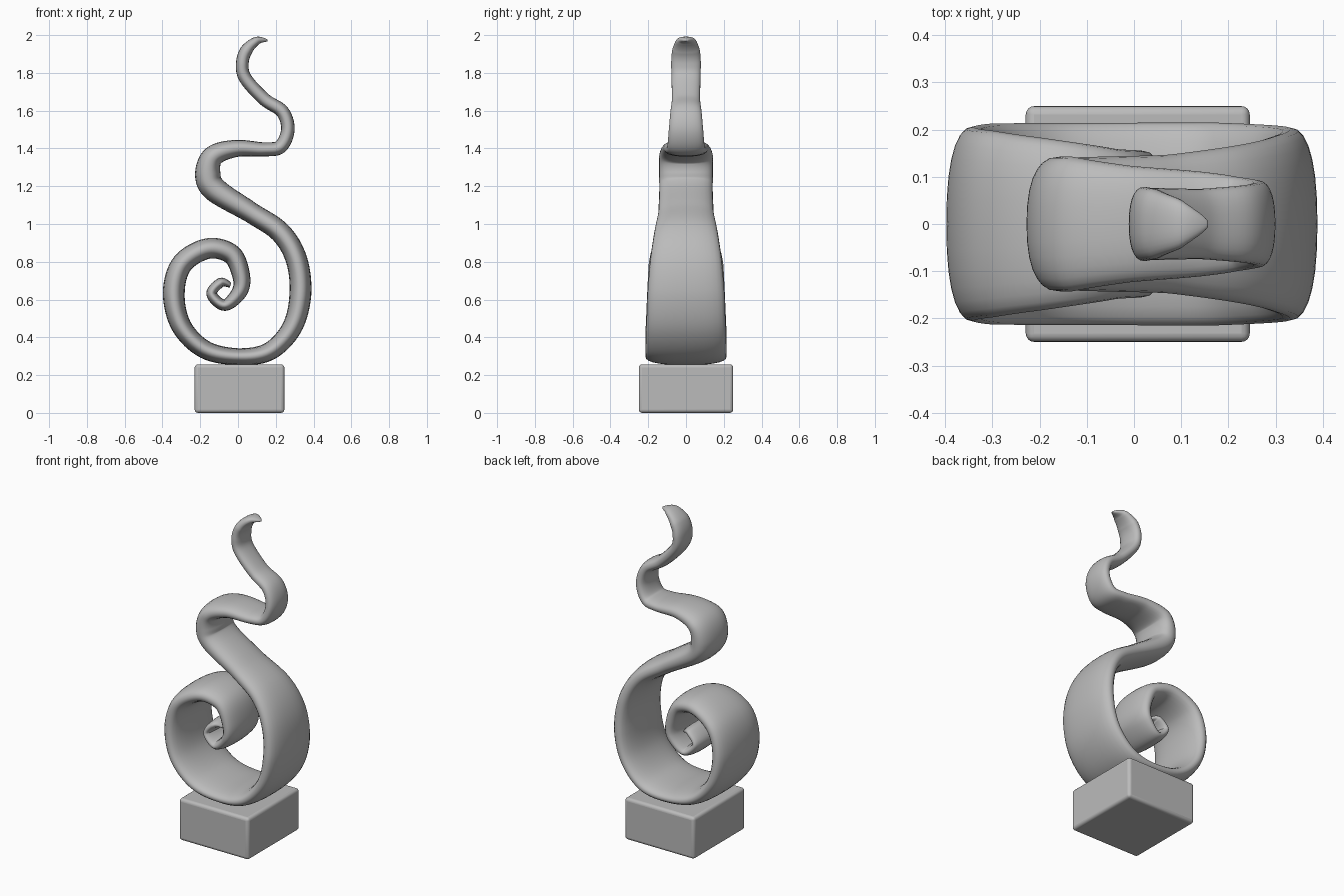
import bpy
import bmesh
import math
from mathutils import Vector

default_cube = bpy.data.objects.get("Cube")
if default_cube:
    bpy.data.objects.remove(default_cube, do_unlink=True)

stone = bpy.data.materials.new("grey stone")
stone.use_nodes = True
GREY = (0.5, 0.5, 0.5, 1)
stone.diffuse_color = GREY
stone.node_tree.nodes["Principled BSDF"].inputs["Base Color"].default_value = GREY

# Centre line of the ribbon (x, z), from the flame tip down into the scroll
PATH = [
    (.157, 1.972), (.1, 1.97), (.045, 1.92), (.023, 1.85), (.04, 1.77),
    (.14, 1.66), (.235, 1.595), (.264, 1.5), (.225, 1.41), (.14, 1.395),
    (-.01, 1.4), (-.13, 1.36), (-.16, 1.265), (-.12, 1.18), (.07, 1.06),
    (.225, .955), (.31, .81), (.33, .625), (.285, .45), (.165, .325),
    (0, .298), (-.175, .335), (-.3, .46), (-.34, .635), (-.295, .79),
    (-.16, .87), (-.035, .84), (.015, .735), (.01, .645), (-.07, .57),
    (-.14, .63), (-.09, .69), (-.04, .675),
]
# Half thickness and half width, keyed by path point number
THICKNESS = {0: .004, 1: .022, 2: .033, 9: .037, 10: .045, 12: .068, 13: .066,
             14: .055, 17: .058, 20: .044, 23: .058, 26: .053, 28: .042,
             29: .03, 31: .026, 32: .012}
WIDTH = {0: .006, 1: .052, 2: .075, 3: .08, 5: .075, 7: .092, 8: .1, 10: .125,
         11: .145, 13: .143, 14: .148, 16: .192, 17: .207, 19: .218, 22: .216,
         24: .2, 26: .16, 28: .155, 29: .14, 31: .12, 32: .08}
STEPS = 8
SIDES = 28
ROUNDNESS = 2.4


def spline(points, u):
    """Smooth curve through evenly numbered points."""
    i = min(int(u), len(points) - 2)
    t = u - i
    a, b, c, d = (Vector(points[max(0, min(len(points) - 1, i + k))])
                  for k in (-1, 0, 1, 2))
    return b + (c - a) * (t / 2) + (a * 2 - b * 5 + c * 4 - d) * (t * t / 2) \
        + (b * 3 - a - c * 3 + d) * (t ** 3 / 2)


def keyed(keys, u):
    """Eased value between the two nearest keys."""
    low = max(k for k in keys if k <= u)
    high = min(k for k in keys if k >= u)
    if low == high:
        return keys[low]
    t = (u - low) / (high - low)
    return keys[low] + (keys[high] - keys[low]) * t


def rounded(value):
    return math.copysign(abs(value) ** (2 / ROUNDNESS), value)


def finish(name, bm):
    bmesh.ops.recalc_face_normals(bm, faces=bm.faces[:])
    mesh = bpy.data.meshes.new(name)
    bm.to_mesh(mesh)
    bm.free()
    mesh.materials.append(stone)
    obj = bpy.data.objects.new(name, mesh)
    bpy.context.collection.objects.link(obj)
    bpy.ops.object.select_all(action="DESELECT")
    obj.select_set(True)
    bpy.context.view_layer.objects.active = obj
    return obj


# Scroll ribbon: a rounded section swept along the centre line
bm = bmesh.new()
last = len(PATH) - 1
rings = []
for n in range(last * STEPS + 1):
    u = n / STEPS
    centre = spline(PATH, u)
    along = (spline(PATH, min(u + .05, last)) - spline(PATH, max(u - .05, 0))).normalized()
    thick, wide = keyed(THICKNESS, u), keyed(WIDTH, u)
    ring = []
    for s in range(SIDES):
        angle = math.tau * s / SIDES
        across = thick * rounded(math.sin(angle))
        ring.append(bm.verts.new((centre.x - along.y * across,
                                  wide * rounded(math.cos(angle)),
                                  centre.y + along.x * across)))
    rings.append(ring)
for one, two in zip(rings, rings[1:]):
    for s in range(SIDES):
        t = (s + 1) % SIDES
        bm.faces.new((one[s], one[t], two[t], two[s]))
bm.faces.new(rings[0])
bm.faces.new(rings[-1])
for _ in range(4):
    bmesh.ops.smooth_vert(bm, verts=[v for r in rings[2:-2] for v in r], factor=.3,
                          use_axis_x=False, use_axis_y=True, use_axis_z=False)
finish("scroll_ribbon", bm)
bpy.ops.object.shade_smooth_by_angle(angle=math.radians(60))

# Base block with softened edges
bm = bmesh.new()
bmesh.ops.create_cube(bm, size=1)
bmesh.ops.scale(bm, vec=(.475, .5, .257), verts=bm.verts)
bmesh.ops.translate(bm, vec=(.008, 0, .1285), verts=bm.verts)
base = finish("base_block", bm)
bevel = base.modifiers.new("soft edges", "BEVEL")
bevel.width = .018
bevel.segments = 4
bpy.ops.object.shade_smooth_by_angle(angle=math.radians(40))
